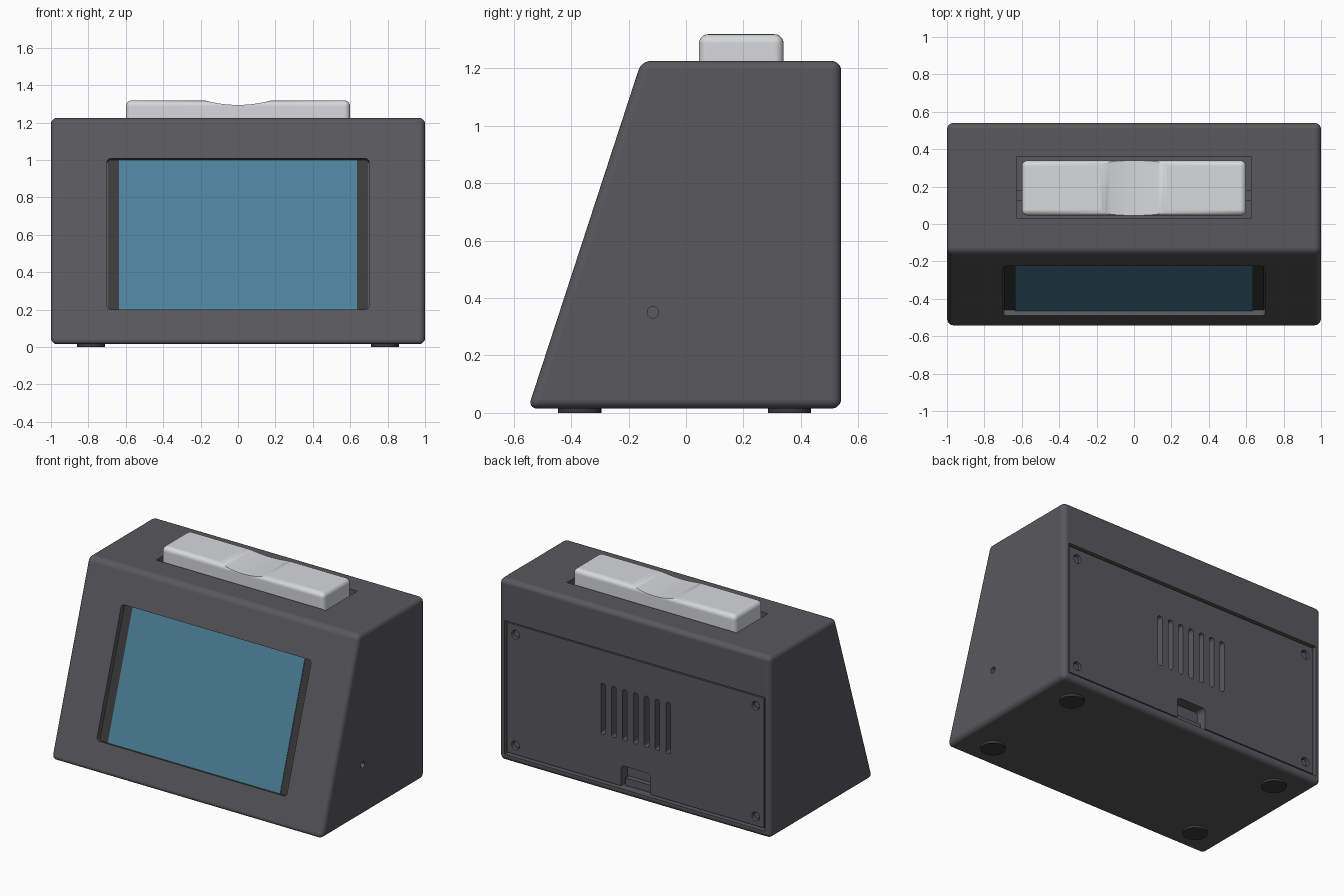
import bpy
import bmesh
import math
from mathutils import Matrix, Vector

if "Cube" in bpy.data.objects:
    bpy.data.objects.remove(bpy.data.objects["Cube"], do_unlink=True)


def material(name, rgb):
    mat = bpy.data.materials.new(name)
    mat.use_nodes = True
    colour = (*rgb, 1.0)
    mat.diffuse_color = colour
    mat.node_tree.nodes["Principled BSDF"].inputs["Base Color"].default_value = colour
    return mat


GREY = material("charcoal_grey", (0.10, 0.098, 0.107))
DARK = material("near_black", (0.043, 0.043, 0.043))
BLUE = material("screen_blue", (0.075, 0.225, 0.33))
WHITE = material("light_grey", (0.68, 0.69, 0.70))


def finish(name, bm, mat=None):
    bmesh.ops.recalc_face_normals(bm, faces=bm.faces)
    mesh = bpy.data.meshes.new(name)
    bm.to_mesh(mesh)
    bm.free()
    obj = bpy.data.objects.new(name, mesh)
    bpy.context.collection.objects.link(obj)
    if mat:
        mesh.materials.append(mat)
    return obj


def box(name, xs, ys, zs, mat=None, bevel=0, axis=None, matrix=None):
    """Box from ranges; rounds all edges, or only those along one axis."""
    bm = bmesh.new()
    bmesh.ops.create_cube(bm, size=1)
    for v in bm.verts:
        v.co = Vector([(r[0] + r[1]) / 2 + c * (r[1] - r[0])
                       for r, c in zip((xs, ys, zs), v.co)])
    if bevel:
        edges = [e for e in bm.edges if axis is None
                 or abs((e.verts[0].co - e.verts[1].co).normalized()[axis]) > 0.9]
        bmesh.ops.bevel(bm, geom=edges, offset=bevel, segments=5,
                        profile=0.5, affect='EDGES')
    if matrix:
        bm.transform(matrix)
    return finish(name, bm, mat)


def cylinder(name, centre, radius, depth, axis, mat=None, sides=32):
    bm = bmesh.new()
    bmesh.ops.create_cone(bm, cap_ends=True, segments=sides, radius1=radius,
                          radius2=radius, depth=depth)
    turn = {"X": Matrix.Rotation(math.pi / 2, 4, 'Y'),
            "Y": Matrix.Rotation(math.pi / 2, 4, 'X'),
            "Z": Matrix.Identity(4)}[axis]
    bm.transform(Matrix.Translation(centre) @ turn)
    return finish(name, bm, mat)


def cut(obj, cutters):
    bpy.context.view_layer.objects.active = obj
    for cutter in cutters:
        mod = obj.modifiers.new("cut", 'BOOLEAN')
        mod.operation = 'DIFFERENCE'
        mod.solver = 'EXACT'
        mod.object = cutter
        bpy.ops.object.modifier_apply(modifier=mod.name)
        bpy.data.objects.remove(cutter, do_unlink=True)


# Wedge housing: side profile extruded across the width
base_z, top_z, back_y = 0.015, 1.225, 0.54
low_y, high_y = -0.55, -0.155
bm = bmesh.new()
profile = [(low_y, base_z), (back_y, base_z), (back_y, top_z), (high_y, top_z)]
face = bm.faces.new([bm.verts.new((-1, y, z)) for y, z in profile])
side = bmesh.ops.extrude_face_region(bm, geom=[face])["geom"]
bmesh.ops.translate(bm, vec=(2, 0, 0),
                    verts=[g for g in side if isinstance(g, bmesh.types.BMVert)])
bmesh.ops.recalc_face_normals(bm, faces=bm.faces)
bmesh.ops.bevel(bm, geom=bm.edges[:], offset=0.033, segments=5,
                profile=0.5, affect='EDGES')
housing = finish("housing", bm, GREY)

# Local frame on the sloping front, centred on the screen
mid_z = 0.605
slope = (high_y - low_y) / (top_z - base_z)
front = (Matrix.Translation((0, low_y + slope * (mid_z - base_z), mid_z))
         @ Matrix.Rotation(-math.atan(slope), 4, 'X'))
half = 0.425
floor_y = 0.46

cut(housing, [
    box("screen_opening", (-0.7, 0.7), (-0.1, 0.036), (-half, half),
        bevel=0.02, axis=1, matrix=front),
    box("button_opening", (-0.625, 0.625), (0.03, 0.362), (1.14, 1.3)),
    box("panel_opening", (-0.96, 0.96), (floor_y, 0.6), (0.06, 0.95)),
    cylinder("side_hole", (1, -0.115, 0.35), 0.02, 0.1, "X", sides=24),
])

# Screen and its dark surround, at the bottom of the recess
box("screen_frame", (-0.695, 0.695), (0.03, 0.045), (-half, half), DARK, matrix=front)
box("screen", (-0.635, 0.635), (0.026, 0.04), (-half, half), BLUE, matrix=front)

# Wide top button with a shallow finger dip
button = box("top_button", (-0.6, 0.6), (0.045, 0.34), (1.08, 1.318), WHITE, bevel=0.032)
dip = 0.66
cut(button, [cylinder("finger_dip", (0, 0.2, 1.294 + dip), dip, 1, "Y", sides=160)])
for s in (-1, 1):
    box("button_guide", sorted((s * 0.595, s * 0.63)), (0.125, 0.18), (1.1, 1.2), GREY)

# Back panel with vents, screw holes and a cable notch
panel = box("back_panel", (-0.947, 0.947), (floor_y - 0.01, 0.53), (0.073, 0.937), GREY)
cutters = [box("vent", (i * 0.08 - 0.017, i * 0.08 + 0.017), (floor_y, 0.6),
               (0.38, 0.72), bevel=0.016, axis=1) for i in range(-3, 4)]
cutters.append(box("cable_notch", (-0.108, 0.108), (floor_y, 0.6), (0.03, 0.21),
                   bevel=0.025, axis=1))
screws = [(x, z) for x in (-0.885, 0.885) for z in (0.135, 0.872)]
cutters += [cylinder("screw_hole", (x, 0.53, z), 0.029, 0.06, "Y") for x, z in screws]
cut(panel, cutters)
for x, z in screws:
    cylinder("screw", (x, 0.5, z), 0.022, 0.03, "Y", GREY)
box("cable_port", (-0.1, 0.1), (floor_y - 0.01, 0.495), (0.065, 0.115), GREY)

# Four round feet
for x in (-0.785, 0.785):
    for y in (-0.37, 0.36):
        cylinder("foot", (x, y, 0.015), 0.075, 0.03, "Z", DARK, sides=40)

# Smooth rounded edges while keeping the large faces flat
for obj in list(bpy.context.collection.objects):
    if obj.type != 'MESH' or not obj.data.materials:
        continue
    bpy.ops.object.select_all(action='DESELECT')
    obj.select_set(True)
    bpy.context.view_layer.objects.active = obj
    bpy.ops.object.shade_smooth_by_angle(angle=math.radians(30))
    weighted = obj.modifiers.new("even_normals", 'WEIGHTED_NORMAL')
    weighted.weight = 100
    weighted.keep_sharp = True
